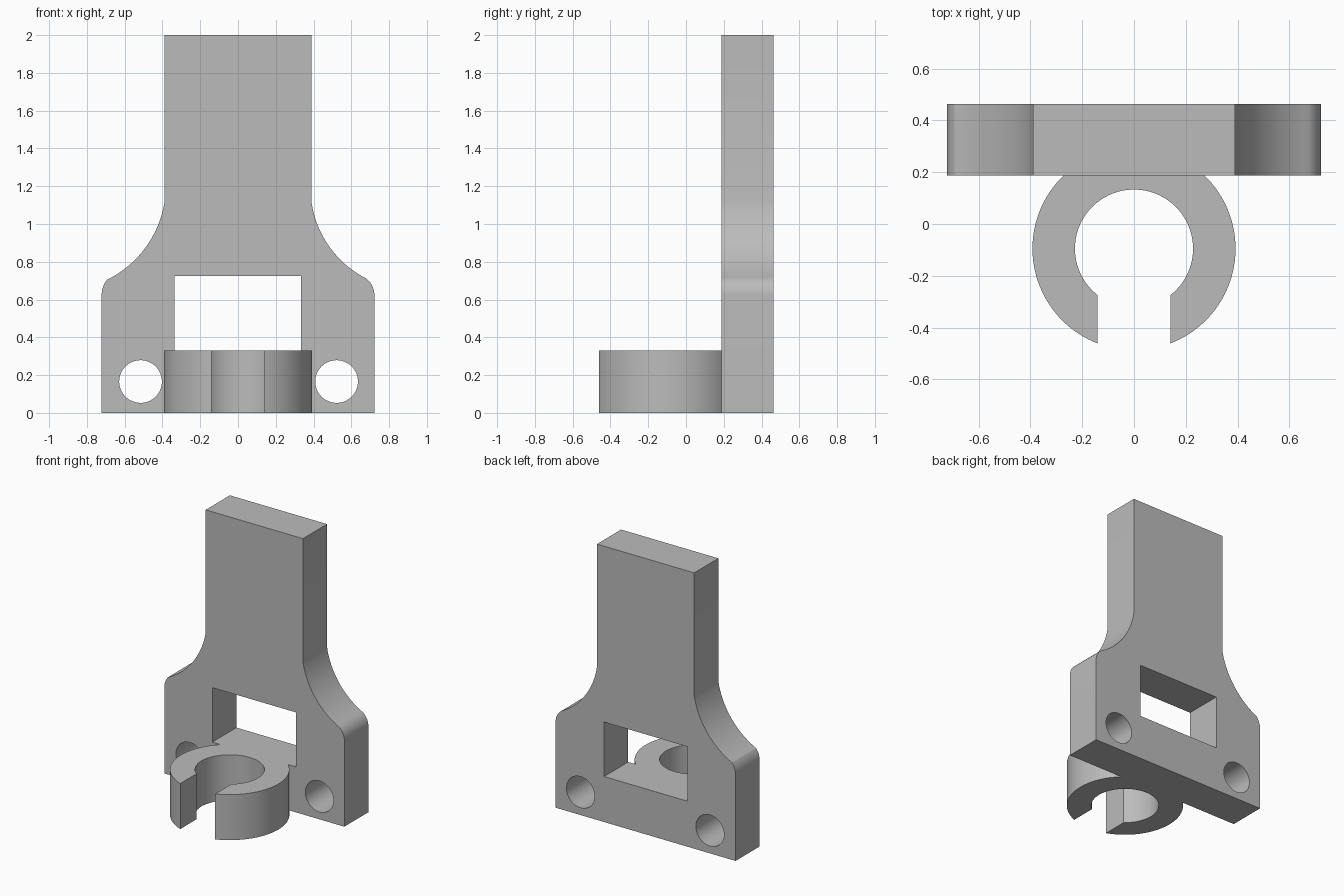
import bpy, bmesh, math
from mathutils import Vector

if "Cube" in bpy.data.objects:
    bpy.data.objects.remove(bpy.data.objects["Cube"], do_unlink=True)

grey = bpy.data.materials.new("plain grey")
grey.use_nodes = True
grey.diffuse_color = (0.5, 0.5, 0.5, 1)
grey.node_tree.nodes["Principled BSDF"].inputs["Base Color"].default_value = grey.diffuse_color


def circle(cx, cy, r, start=0.0, end=math.tau, n=64, closed=True):
    """Points along a circle; an open arc includes both ends."""
    steps = n if closed else n - 1
    return [(cx + r * math.cos(start + (end - start) * i / steps),
             cy + r * math.sin(start + (end - start) * i / steps)) for i in range(n)]


def bulge(a, b, turn, n=20):
    """Arc from a to b whose end tangents differ from the chord by turn (positive bends right)."""
    a, b = Vector(a), Vector(b)
    chord = b - a
    radius = chord.length / (2 * math.sin(abs(turn)))
    side = Vector((-chord.y, chord.x)).normalized() * math.copysign(1, turn)
    centre = (a + b) / 2 + side * radius * math.cos(turn)
    start = math.atan2(*(a - centre).yx)
    return circle(*centre, radius, start, start + 2 * turn, n, False)


def extrude(name, points, low, high, upright=False):
    """Extrude a profile along z, or along y when upright."""
    place = (lambda u, v, d: (u, d, v)) if upright else (lambda u, v, d: (u, v, d))
    bm = bmesh.new()
    face = bm.faces.new([bm.verts.new(place(u, v, low)) for u, v in points])
    made = bmesh.ops.extrude_face_region(bm, geom=[face])["geom"]
    bmesh.ops.translate(bm, verts=[g for g in made if isinstance(g, bmesh.types.BMVert)],
                        vec=place(0, 0, high - low))
    bmesh.ops.recalc_face_normals(bm, faces=bm.faces)
    mesh = bpy.data.meshes.new(name)
    bm.to_mesh(mesh)
    bm.free()
    mesh.materials.append(grey)
    obj = bpy.data.objects.new(name, mesh)
    bpy.context.collection.objects.link(obj)
    return obj


def activate(obj):
    bpy.ops.object.select_all(action='DESELECT')
    obj.select_set(True)
    bpy.context.view_layer.objects.active = obj


def cut(obj, cutter):
    cutter.hide_render = True
    mod = obj.modifiers.new("cut", 'BOOLEAN')
    mod.operation, mod.solver, mod.object = 'DIFFERENCE', 'EXACT', cutter
    activate(obj)
    bpy.ops.object.modifier_apply(modifier=mod.name)
    bpy.data.objects.remove(cutter, do_unlink=True)


FRONT, BACK, RING_TOP = 0.187, 0.463, 0.33


def flank(shoulder_x, shoulder_z, corner_turn):
    """One side of the plate from top to bottom: neck, concave sweep, rounded shoulder."""
    shoulder = (shoulder_x, shoulder_z)
    sweep = bulge((0.39, 1.11), shoulder, math.radians(27))
    corner = bulge(shoulder, (0.722, 0.625), -math.radians(corner_turn), 10)
    return [(0.39, 2.0)] + sweep + corner[1:] + [(0.722, 0)]


# Back plate with flared foot
right_side = [(-x, z) for x, z in flank(0.693, 0.705, 19)]
left_side = flank(0.678, 0.712, 26)
plate = extrude("back_plate", left_side + right_side[::-1], FRONT, BACK, True)

# Window and two bolt holes
window = [(-0.337, RING_TOP), (0.333, RING_TOP), (0.333, 0.725), (-0.337, 0.725)]
cut(plate, extrude("window_cutter", window, 0, 0.6, True))
for x in (-0.516, 0.522):
    cut(plate, extrude("hole_cutter", circle(x, 0.166, 0.113), 0, 0.6, True))

# Open clip ring, trimmed flat against the plate, slotted at the front
CY, OUTER, INNER, SLOT = -0.095, 0.392, 0.228, 0.14
slot_out = -math.acos(SLOT / OUTER)
slot_in = -math.acos(SLOT / INNER)
meet = math.asin((FRONT - CY) / OUTER)
right_outer = circle(0, CY, OUTER, slot_out, meet, 40, False)
left_outer = [(-x, y) for x, y in reversed(right_outer)]
inner = circle(0, CY, INNER, math.pi - slot_in, slot_in, 64, False)
ring = extrude("clip_ring", right_outer + left_outer + inner, 0, RING_TOP)

for part in (plate, ring):
    activate(part)
    bpy.ops.object.shade_smooth_by_angle(angle=math.radians(20))
